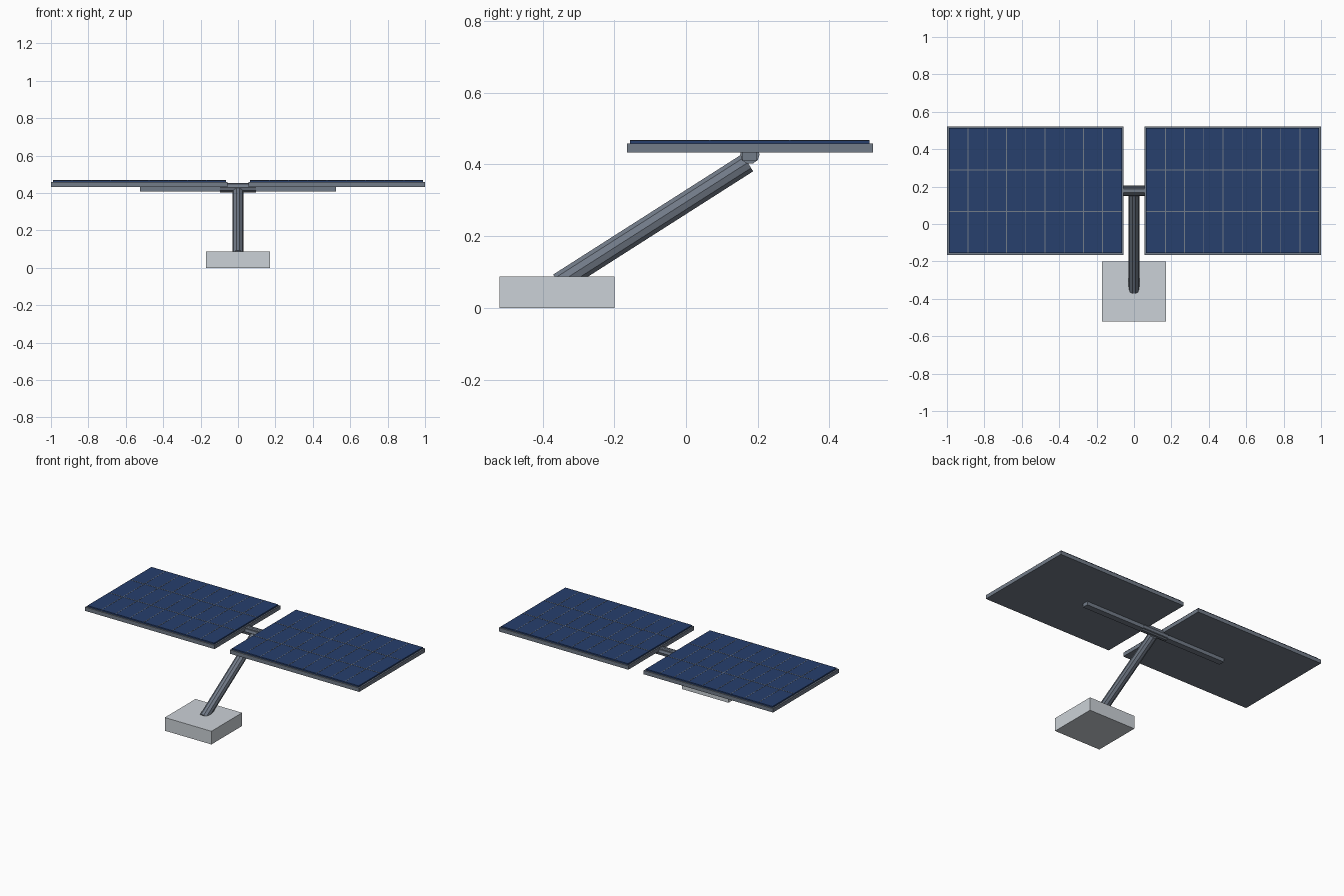
import bpy
from math import pi
from mathutils import Vector, Quaternion

if "Cube" in bpy.data.objects:
    bpy.data.objects.remove(bpy.data.objects["Cube"])


def material(name, color):
    m = bpy.data.materials.new(name)
    m.diffuse_color = (*color, 1)
    m.use_nodes = True
    m.node_tree.nodes["Principled BSDF"].inputs["Base Color"].default_value = m.diffuse_color
    return m


steel = material("steel", (0.17, 0.20, 0.25))
blue = material("cell_blue", (0.020, 0.050, 0.155))
concrete = material("concrete", (0.60, 0.64, 0.68))


def box(name, lo, hi, mat):
    lo, hi = Vector(lo), Vector(hi)
    bpy.ops.mesh.primitive_cube_add(size=1, location=(lo + hi) / 2)
    ob = bpy.context.object
    ob.name = name
    ob.scale = hi - lo
    ob.data.materials.append(mat)
    return ob


def tube(name, a, b, radius, sides, mat):
    a, b = Vector(a), Vector(b)
    bpy.ops.mesh.primitive_cylinder_add(vertices=sides, radius=radius, depth=(b - a).length,
                                        location=(a + b) / 2)
    ob = bpy.context.object
    ob.name = name
    # Half a side of twist puts flats, not corners, on the main directions
    twist = Quaternion((0, 0, 1), pi / sides)
    ob.rotation_euler = ((b - a).to_track_quat('Z', 'Y') @ twist).to_euler()
    ob.data.materials.append(mat)
    return ob


# Footing and leaning mast
box("concrete_base", (-0.17, -0.52, 0), (0.17, -0.20, 0.087), concrete)
tube("mast", (0, -0.355, 0.069), (0, 0.172, 0.405), 0.03, 10, steel)

# Square cross beam carrying the panels, with a sleeve at the mast head
box("cross_beam", (-0.525, 0.158, 0.409), (0.525, 0.198, 0.449), steel)
tube("mast_sleeve", (-0.095, 0.178, 0.428), (0.095, 0.178, 0.428), 0.027, 10, steel)

# Two framed panels, each a glass slab with thin strips marking 9 x 3 cells
COLS, ROWS, W = 9, 3, 0.002
X0, X1, Y0, Y1 = 0.065, 0.99, -0.156, 0.512
for side, sx in (("left", -1), ("right", 1)):
    def part(name, xa, xb, ya, yb, za, zb, mat):
        xa, xb = sorted((sx * xa, sx * xb))
        box(f"{side}_{name}", (xa, ya, za), (xb, yb, zb), mat)

    part("panel_frame", 0.056, 1.0, -0.165, 0.521, 0.433, 0.458, steel)
    part("panel_glass", X0, X1, Y0, Y1, 0.456, 0.467, blue)
    for i in range(1, COLS):
        x = X0 + (X1 - X0) * i / COLS
        part(f"column_strip_{i}", x - W, x + W, Y0, Y1, 0.464, 0.468, steel)
    for j in range(1, ROWS):
        y = Y0 + (Y1 - Y0) * j / ROWS
        part(f"row_strip_{j}", X0, X1, y - W, y + W, 0.464, 0.4682, steel)
